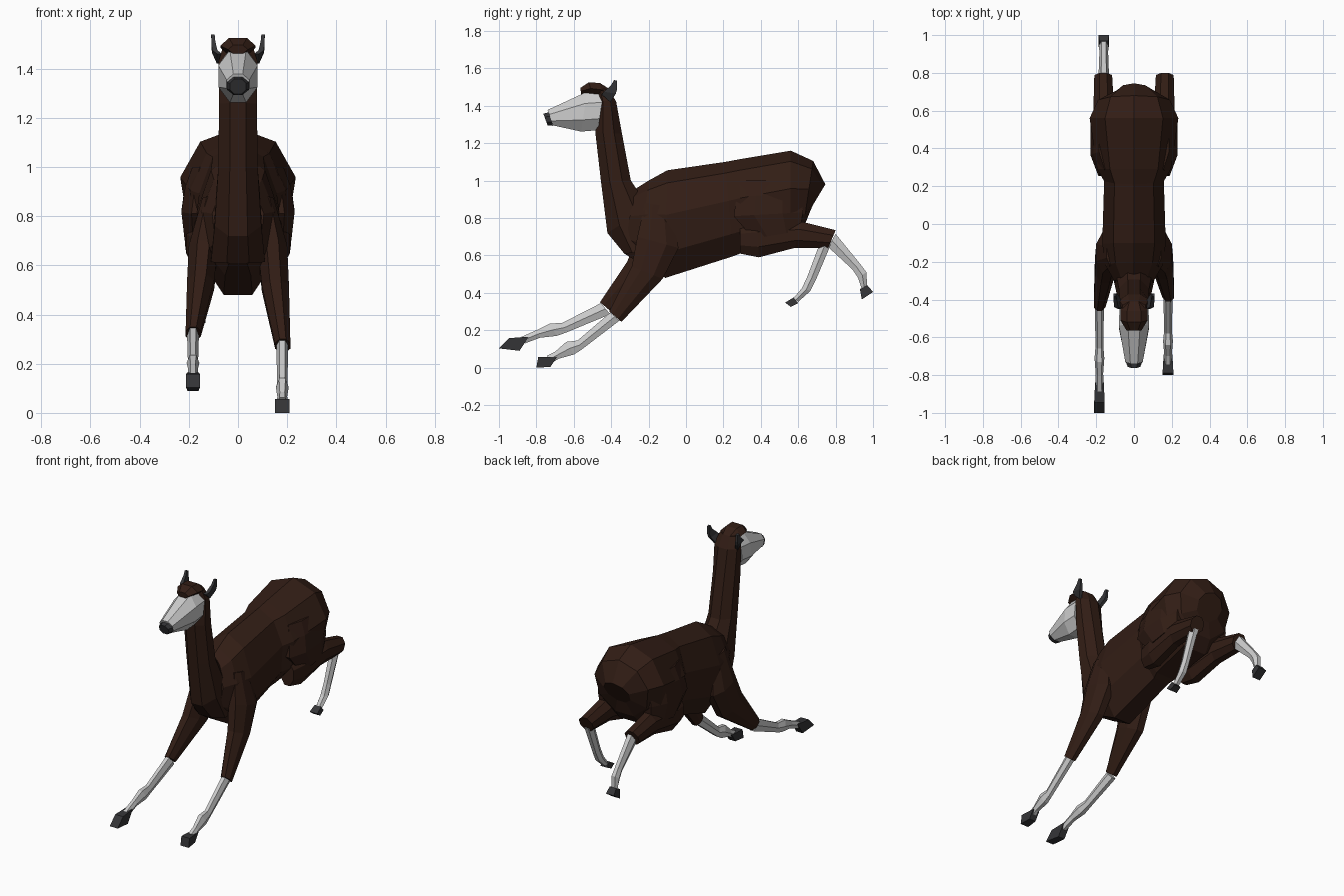
import bpy, bmesh, math
from mathutils import Vector


def material(name, rgb):
    m = bpy.data.materials.new(name)
    m.diffuse_color = (*rgb, 1)
    return m


BROWN = material("brown_wool", (0.032, 0.0125, 0.0075))
WHITE = material("pale_skin", (0.55, 0.55, 0.55))
DARK = material("dark_horn", (0.035, 0.035, 0.038))


def loft(name, mat, rings, n=8, x=0.0):
    """Flat-sided loft. Ring = (y, z of one edge, y, z of opposite edge, half width[, x]).
    Even n gives flat edges, odd n gives a ridge on the first edge."""
    phase = math.pi / 2 if n % 2 else (0 if n == 6 else math.pi / n)
    angles = [2 * math.pi * i / n + phase for i in range(n)]
    cmax = max(math.cos(a) for a in angles)
    smax = max(math.sin(a) for a in angles)
    smin = -min(math.sin(a) for a in angles)
    bm = bmesh.new()
    loops = []
    for r in rings:
        a, b = Vector((0, r[0], r[1])), Vector((0, r[2], r[3]))
        mid, half = (a + b) / 2, (a - b) / 2
        mid.x = r[5] if len(r) > 5 else x
        loops.append([bm.verts.new(
            mid + half * (math.sin(t) / (smax if math.sin(t) > 0 else smin))
            + Vector((r[4] * math.cos(t) / cmax, 0, 0))) for t in angles])
    for p, q in zip(loops, loops[1:]):
        for i in range(n):
            j = (i + 1) % n
            bm.faces.new((p[i], p[j], q[j], q[i]))
    bm.faces.new(loops[0][::-1])
    bm.faces.new(loops[-1])
    bmesh.ops.recalc_face_normals(bm, faces=bm.faces)
    me = bpy.data.meshes.new(name)
    bm.to_mesh(me)
    bm.free()
    me.materials.append(mat)
    ob = bpy.data.objects.new(name, me)
    bpy.context.collection.objects.link(ob)
    return ob


# Torso, chest to rump, swelling at the hips
loft("torso", BROWN, [
    (-0.28, 0.95, -0.33, 0.61, 0.105),
    (-0.20, 1.00, -0.25, 0.56, 0.15),
    (-0.10, 1.055, -0.11, 0.48, 0.168),
    (0.21, 1.10, 0.25, 0.595, 0.158),
    (0.29, 1.115, 0.29, 0.61, 0.195),
    (0.56, 1.16, 0.56, 0.67, 0.235),
    (0.68, 1.105, 0.625, 0.74, 0.19),
    (0.745, 0.98, 0.655, 0.83, 0.09)], 9)

# Neck
loft("neck", BROWN, [
    (-0.33, 0.61, -0.18, 0.62, 0.11),
    (-0.42, 0.72, -0.20, 0.86, 0.095),
    (-0.455, 1.00, -0.295, 1.00, 0.08),
    (-0.485, 1.26, -0.342, 1.25, 0.077),
    (-0.475, 1.43, -0.373, 1.42, 0.08),
    (-0.48, 1.49, -0.41, 1.49, 0.06)])

# Head, nose and tuft
loft("head", WHITE, [
    (-0.44, 1.48, -0.47, 1.27, 0.077),
    (-0.53, 1.475, -0.56, 1.262, 0.08),
    (-0.74, 1.378, -0.71, 1.295, 0.046)])
loft("nose", DARK, [
    (-0.735, 1.365, -0.71, 1.293, 0.045),
    (-0.763, 1.358, -0.74, 1.296, 0.033)])
loft("tuft", BROWN, [
    (-0.565, 1.495, -0.56, 1.46, 0.04),
    (-0.52, 1.525, -0.50, 1.46, 0.072),
    (-0.46, 1.522, -0.45, 1.45, 0.072),
    (-0.41, 1.49, -0.41, 1.44, 0.05)], 6)

for side, s in (("left", -1), ("right", 1)):
    # Ear
    loft(side + "_ear", DARK, [
        (-0.45, 1.46, -0.405, 1.42, 0.010, 0.076 * s),
        (-0.44, 1.475, -0.375, 1.465, 0.011, 0.095 * s),
        (-0.40, 1.51, -0.368, 1.49, 0.008, 0.100 * s),
        (-0.385, 1.538, -0.368, 1.534, 0.007, 0.102 * s)], 4)
    # Flank of the haunch, blending from the hip into the thigh
    loft(side + "_haunch", BROWN, [
        (0.29, 1.00, 0.60, 1.00, 0.05, 0.135 * s),
        (0.27, 0.91, 0.62, 0.94, 0.065, 0.150 * s),
        (0.255, 0.81, 0.625, 0.83, 0.07, 0.160 * s),
        (0.36, 0.69, 0.61, 0.73, 0.06, 0.157 * s)])
    # Thigh running back to the hock
    loft(side + "_thigh", BROWN, [
        (0.29, 0.76, 0.29, 0.61, 0.045, 0.145 * s),
        (0.38, 0.78, 0.39, 0.59, 0.06, 0.150 * s),
        (0.62, 0.78, 0.58, 0.64, 0.055, 0.160 * s),
        (0.80, 0.735, 0.76, 0.64, 0.047, 0.163 * s)])
    # Shoulder and foreleg; the left one reaches further forward
    dy, dz = (-0.05, 0.05) if s < 0 else (0, 0)
    loft(side + "_shoulder", BROWN, [
        (-0.22, 0.88, -0.08, 0.86, 0.03, 0.115 * s),
        (-0.26, 0.70, -0.04, 0.64, 0.06, 0.140 * s),
        (-0.29 + dy / 2, 0.54 + dz / 2, -0.125, 0.475, 0.055, 0.152 * s),
        (-0.41 + dy, 0.30 + dz, -0.345 + dy, 0.245 + dz, 0.031, 0.182 * s)])

# Lower legs: pale shank, then dark hoof
legs = {
    "right_front": (0.18, [
        (-0.405, 0.295, -0.355, 0.252, 0.024),
        (-0.58, 0.145, -0.56, 0.095, 0.021),
        (-0.64, 0.138, -0.60, 0.07, 0.026),
        (-0.70, 0.085, -0.68, 0.048, 0.02),
        (-0.745, 0.062, -0.71, 0.03, 0.022)], [
        (-0.69, 0.057, -0.725, 0.004, 0.023),
        (-0.79, 0.057, -0.80, 0.0, 0.029)]),
    "left_front": (-0.183, [
        (-0.455, 0.345, -0.405, 0.285, 0.024),
        (-0.66, 0.24, -0.64, 0.188, 0.021),
        (-0.73, 0.235, -0.69, 0.17, 0.026),
        (-0.80, 0.20, -0.78, 0.16, 0.02),
        (-0.89, 0.16, -0.86, 0.13, 0.022)], [
        (-0.84, 0.165, -0.89, 0.09, 0.023),
        (-0.945, 0.158, -1.0, 0.103, 0.028)]),
    "right_hind": (0.165, [
        (0.71, 0.65, 0.775, 0.66, 0.028),
        (0.65, 0.49, 0.695, 0.47, 0.023),
        (0.62, 0.425, 0.665, 0.41, 0.026),
        (0.575, 0.372, 0.60, 0.352, 0.021)], [
        (0.575, 0.375, 0.60, 0.345, 0.023),
        (0.53, 0.348, 0.56, 0.325, 0.027)]),
    "left_hind": (-0.16, [
        (0.80, 0.715, 0.76, 0.645, 0.028),
        (0.935, 0.55, 0.89, 0.525, 0.023),
        (0.965, 0.51, 0.92, 0.48, 0.026),
        (0.968, 0.43, 0.94, 0.42, 0.021)], [
        (0.97, 0.44, 0.93, 0.42, 0.023),
        (1.0, 0.405, 0.94, 0.365, 0.028)])}
for name, (x, shank, hoof) in legs.items():
    loft(name + "_shank", WHITE, shank, 6, x)
    loft(name + "_hoof", DARK, hoof, 4, x)
